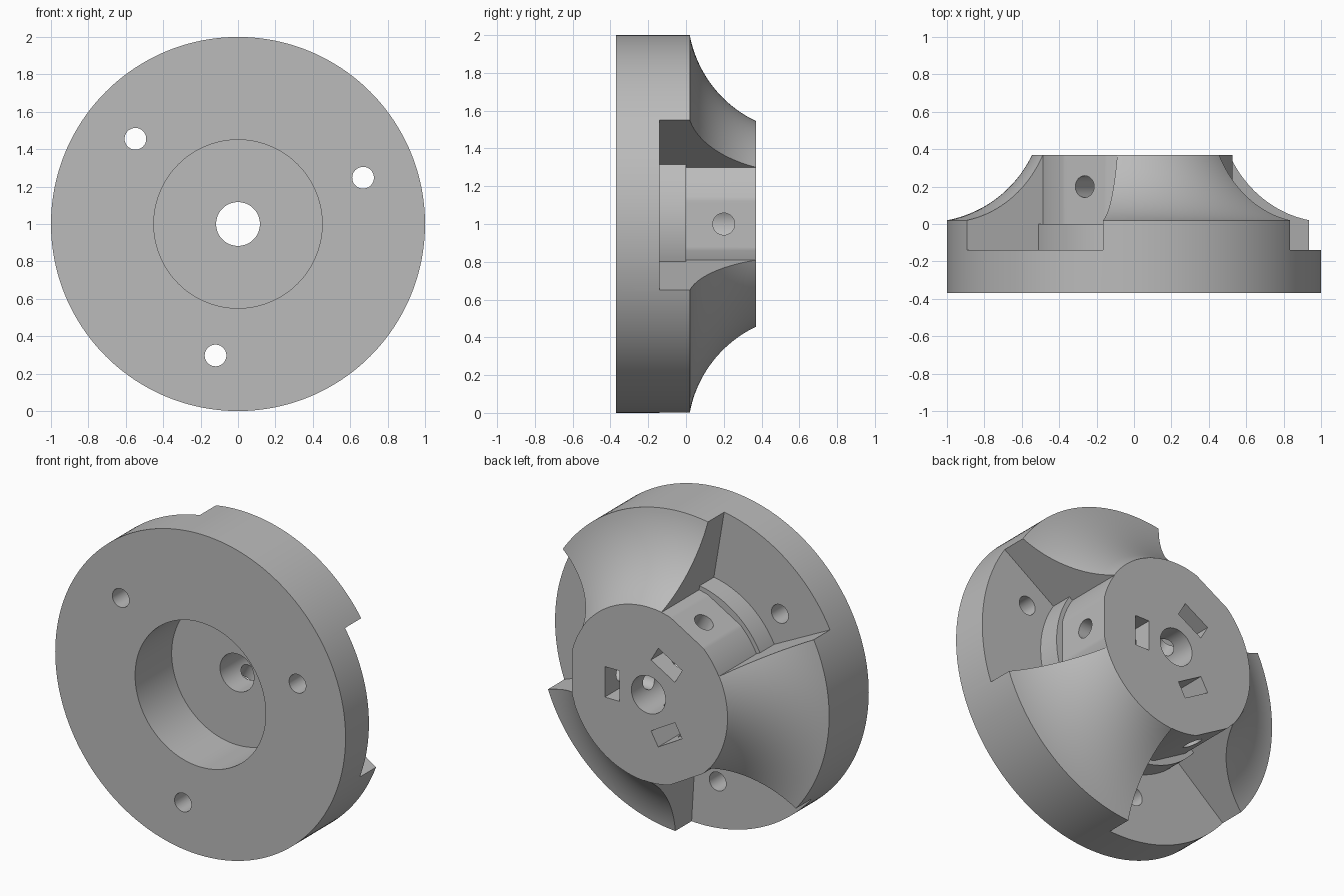
import bpy, bmesh
from math import sin, cos, pi, radians
from mathutils import Matrix, Vector

cube = bpy.data.objects.get("Cube")
if cube:
    bpy.data.objects.remove(cube)

BACK, FRONT, FLOOR = 0.37, -0.37, -0.14
HUB, STEP, BORE, SHAFT, PIN = 0.543, 0.57, 0.45, 0.117, 0.058

grey = bpy.data.materials.new("plain_grey")
grey.use_nodes = True
color = (0.5, 0.5, 0.5, 1)
grey.diffuse_color = color
grey.node_tree.nodes["Principled BSDF"].inputs["Base Color"].default_value = color


def polar(r, a, y):
    return Vector((r * cos(a), y, 1 + r * sin(a)))


def finish(bm, name):
    bmesh.ops.recalc_face_normals(bm, faces=bm.faces)
    mesh = bpy.data.meshes.new(name)
    bm.to_mesh(mesh)
    bm.free()
    ob = bpy.data.objects.new(name, mesh)
    bpy.context.collection.objects.link(ob)
    mesh.materials.append(grey)
    return ob


def lathe(name, profile, steps=192):
    """Closed (radius, y) profile turned about the front-to-back axis."""
    bm = bmesh.new()
    rings = [[bm.verts.new(polar(r, 2 * pi * i / steps, y)) for r, y in profile]
             for i in range(steps)]
    n = len(profile)
    for i in range(steps):
        a, b = rings[i], rings[(i + 1) % steps]
        for j in range(n):
            k = (j + 1) % n
            bm.faces.new((a[j], a[k], b[k], b[j]))
    return finish(bm, name)


def prism(name, outline, y0, y1):
    """Outline of (radius, angle) pairs extruded from y0 to y1."""
    bm = bmesh.new()
    face = bm.faces.new([bm.verts.new(polar(r, a, y0)) for r, a in outline])
    top = bmesh.ops.extrude_face_region(bm, geom=[face])["geom"]
    bmesh.ops.translate(bm, vec=(0, y1 - y0, 0),
                        verts=[v for v in top if isinstance(v, bmesh.types.BMVert)])
    return finish(bm, name)


def rod(name, start, end, radius):
    bm = bmesh.new()
    axis = end - start
    turn = axis.to_track_quat("Z", "Y").to_matrix().to_4x4()
    bmesh.ops.create_cone(bm, cap_ends=True, segments=48, radius1=radius, radius2=radius,
                          depth=axis.length,
                          matrix=Matrix.Translation((start + end) / 2) @ turn)
    return finish(bm, name)


def box(name, center, size, angle):
    bm = bmesh.new()
    place = Matrix.Translation(center) @ Matrix.Rotation(-angle, 4, "Y") @ Matrix.Diagonal((*size, 1))
    bmesh.ops.create_cube(bm, size=1, matrix=place)
    return finish(bm, name)


def sector(inner, turn, flat=9):
    """Open sector outside an inner radius, with a flat on its inner side."""
    lo, hi, n = radians(-20.5), radians(33.4), 48
    angles = [lo + (hi - lo) * i / n for i in range(n + 1)]
    near = [(min(inner, flat / cos(a)), a + turn) for a in angles]
    far = [(1.2, a + turn) for a in reversed(angles)]
    return near + far


# Flanged body with a concave flare, front recess and shaft hole
start, end = Vector((1, 0.02)), Vector((0.545, BACK))
chord = end - start
half = radians(27)
radius = chord.length / 2 / sin(half)
normal = Vector((chord.y, -chord.x)).normalized()
middle = (start + end) / 2 + normal * radius * cos(half)
flare = []
for i in range(25):
    t = half * (2 * i / 24 - 1)
    flare.append(middle - normal * radius * cos(t) + chord.normalized() * radius * sin(t))
profile = [(SHAFT, -0.01), (BORE, -0.01), (BORE, FRONT), (1, FRONT)]
profile += [tuple(p) for p in flare] + [(SHAFT, BACK)]
body = lathe("flanged_hub", profile)

# Three pockets, each with a flange hole, a radial screw hole and a nut slot
cutters = []
for i in range(3):
    turn = i * 2 * pi / 3
    cutters.append(prism("pocket_cutter", sector(STEP, turn), FLOOR, 0.5))
    cutters.append(prism("hub_cutter", sector(HUB, turn, 0.527), 0, 0.52))
    bolt = turn + radians(20.3)
    cutters.append(rod("flange_hole_cutter", polar(0.713, bolt, -0.5), polar(0.713, bolt, 0.1), PIN))
    cutters.append(rod("screw_hole_cutter", polar(0.02, turn, 0.2), polar(0.7, turn, 0.2), PIN))
    cutters.append(box("nut_slot_cutter", polar(0.25, turn, 0.3), (0.1, 0.4, 0.19), turn))

bpy.context.view_layer.objects.active = body
for cutter in cutters:
    cutter.hide_render = True
    cut = body.modifiers.new("cut", "BOOLEAN")
    cut.operation, cut.solver, cut.object = "DIFFERENCE", "EXACT", cutter
    bpy.ops.object.modifier_apply(modifier=cut.name)
    bpy.data.objects.remove(cutter)

bpy.ops.object.select_all(action="DESELECT")
body.select_set(True)
bpy.ops.object.shade_smooth_by_angle(angle=radians(25))
